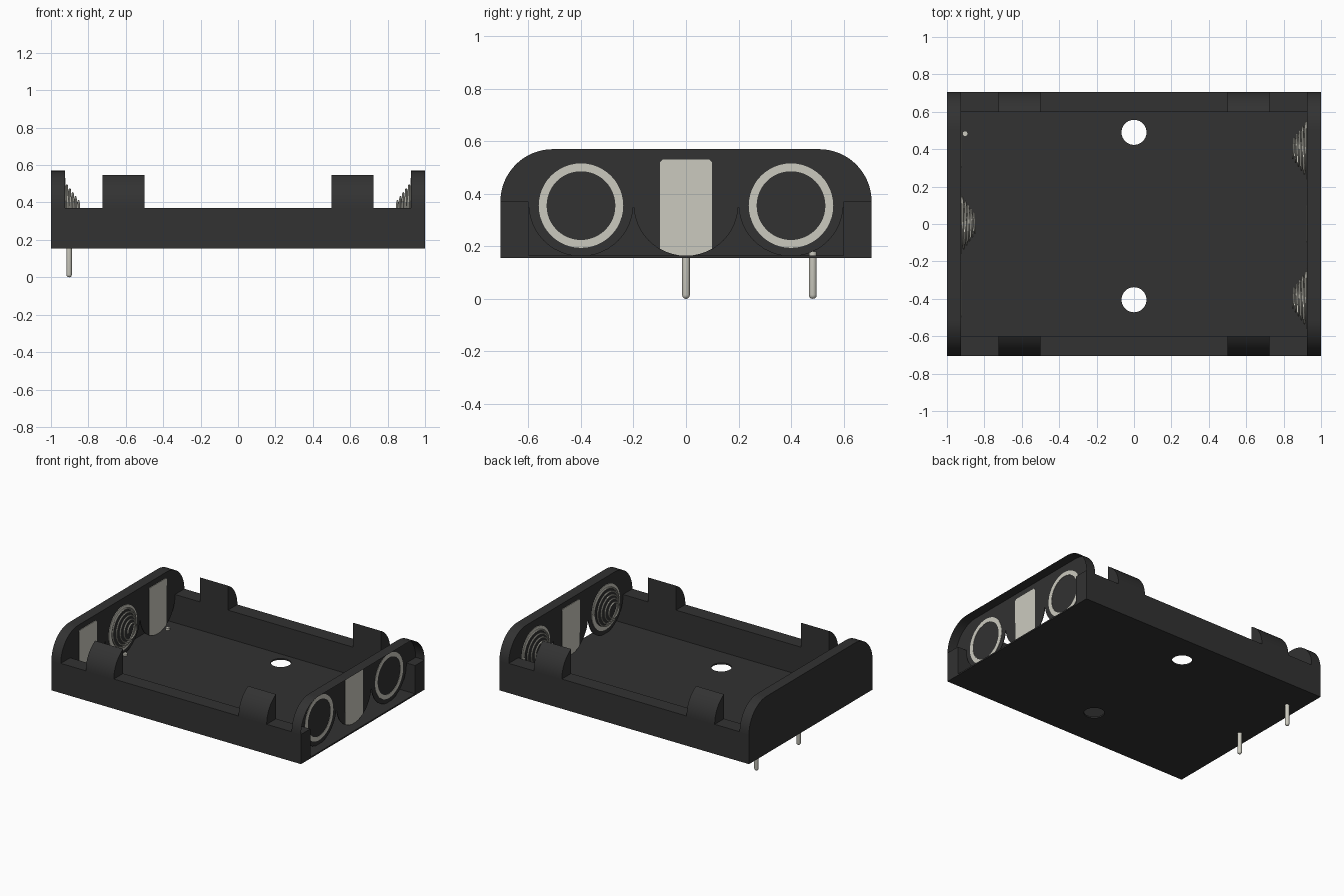
import bpy, bmesh, math

cube = bpy.data.objects.get("Cube")
if cube:
    bpy.data.objects.remove(cube, do_unlink=True)


def material(name, rgb, rough):
    m = bpy.data.materials.new(name)
    m.use_nodes = True
    m.diffuse_color = (*rgb, 1)
    bsdf = m.node_tree.nodes["Principled BSDF"]
    bsdf.inputs["Base Color"].default_value = (*rgb, 1)
    bsdf.inputs["Roughness"].default_value = rough
    return m


PLASTIC = material("black plastic", (0.032, 0.032, 0.032), 0.6)
METAL = material("nickel metal", (0.60, 0.59, 0.52), 0.4)

BOTTOM, FLOOR, LEDGE, TOP = 0.155, 0.165, 0.37, 0.57
HALF_Y, CAVITY_Y, INNER_X = 0.707, 0.60, 0.925
CELL_R, CELL_Z = 0.20, 0.362


def finish(obj, mat, smooth=True):
    obj.data.materials.clear()
    obj.data.materials.append(mat)
    if smooth:
        bpy.ops.object.select_all(action='DESELECT')
        obj.select_set(True)
        bpy.context.view_layer.objects.active = obj
        bpy.ops.object.shade_smooth_by_angle(angle=math.radians(35))
    return obj


def prism(name, profile, x0, x1, mat, solid=True):
    """Extrude a (y, z) profile along x; an open one becomes a strip."""
    bm = bmesh.new()
    a = [bm.verts.new((x0, y, z)) for y, z in profile]
    b = [bm.verts.new((x1, y, z)) for y, z in profile]
    n = len(profile)
    for i in range(n if solid else n - 1):
        j = (i + 1) % n
        bm.faces.new((a[i], a[j], b[j], b[i]))
    if solid:
        bm.faces.new(a[::-1])
        bm.faces.new(b)
    bmesh.ops.recalc_face_normals(bm, faces=bm.faces)
    me = bpy.data.meshes.new(name)
    bm.to_mesh(me)
    bm.free()
    obj = bpy.data.objects.new(name, me)
    bpy.context.collection.objects.link(obj)
    return finish(obj, mat)


def arc(cy, cz, r, a0, a1, n=16):
    steps = [math.radians(a0 + (a1 - a0) * i / n) for i in range(n + 1)]
    return [(cy + r * math.cos(t), cz + r * math.sin(t)) for t in steps]


def rect(y0, y1, z0, z1):
    return [(y0, z0), (y1, z0), (y1, z1), (y0, z1)]


def curve_mesh(name, splines, mat, cyclic, **settings):
    """Make a poly curve with the given settings and turn it into a mesh."""
    cu = bpy.data.curves.new(name, 'CURVE')
    for key, value in settings.items():
        setattr(cu, key, value)
    for pts in splines:
        sp = cu.splines.new('POLY')
        sp.points.add(len(pts) - 1)
        for p, co in zip(sp.points, pts):
            p.co = (*co, 1)
        sp.use_cyclic_u = cyclic
    obj = bpy.data.objects.new(name, cu)
    bpy.context.collection.objects.link(obj)
    bpy.ops.object.select_all(action='DESELECT')
    obj.select_set(True)
    bpy.context.view_layer.objects.active = obj
    bpy.ops.object.convert(target='MESH')
    return finish(bpy.context.view_layer.objects.active, mat)


# Floor with two round screw holes
def circle(cy, r=0.067, n=40):
    return [(x, y, 0) for x, y in arc(0, cy, r, 0, 360 - 360 / n, n - 1)]


plan = [(-1, -HALF_Y, 0), (1, -HALF_Y, 0), (1, HALF_Y, 0), (-1, HALF_Y, 0)]
floor = curve_mesh("floor", [plan, circle(0.49), circle(-0.405)], PLASTIC, True,
                   dimensions='2D', fill_mode='BOTH', extrude=(FLOOR - BOTTOM) / 2)
floor.location.z = (FLOOR + BOTTOM) / 2

# Rounded outline shared by the end walls and the clips
over_top = (arc(HALF_Y - 0.2, LEDGE, 0.2, 0, 90)
            + arc(0.2 - HALF_Y, LEDGE, 0.2, 90, 180))

# Front and back walls with two retaining clips each
lean = math.degrees(math.acos((CAVITY_Y - HALF_Y + 0.2) / 0.2))
for side, s in (("front", -1), ("back", 1)):
    y0, y1 = sorted((s * CAVITY_Y, s * HALF_Y))
    prism(side + "_wall", rect(y0, y1, BOTTOM, LEDGE), -1, 1, PLASTIC)
    clip = [(CAVITY_Y, LEDGE)] + arc(HALF_Y - 0.2, LEDGE, 0.2, 0, lean)
    clip = [(s * y, z) for y, z in clip]
    for hand, x0 in (("right", -0.725), ("left", 0.50)):
        prism(f"{side}_{hand}_clip", clip, x0, x0 + 0.225, PLASTIC)

# End walls: a rim plus an inner panel scalloped for three cells
scallops = []
for cy in (-0.4, 0, 0.4):
    scallops += arc(cy, CELL_Z, CELL_R, 180, 360, 24)[(1 if cy > -0.4 else 0):]
panel = over_top + scallops
for hand, s in (("right", -1), ("left", 1)):
    prism(hand + "_end_rim", over_top, s * INNER_X, s, PLASTIC, solid=False)
    prism(hand + "_end_panel", panel, s * INNER_X, s * (INNER_X + 0.004), PLASTIC)

# Closed outer face on the right end only
prism("right_end_cover", over_top + [(-HALF_Y, BOTTOM), (HALF_Y, BOTTOM)],
      -1, -0.996, PLASTIC)


def flat_contact(name, s, cy):
    half = math.degrees(math.asin(0.1 / CELL_R))
    low = arc(cy, CELL_Z, CELL_R - 0.002, 270 - half, 270 + half, 8)
    prof = low + [(cy + 0.1, 0.52), (cy + 0.09, 0.53),
                  (cy - 0.09, 0.53), (cy - 0.1, 0.52)]
    prism(name, prof, s * (INNER_X - 0.004), s * (INNER_X + 0.006), METAL)


def spring_contact(name, s, cy):
    # Base ring set through the panel
    cz = 0.355
    ring = [[(y, z, 0) for y, z in arc(0, 0, r, 0, 352.5, 47)] for r in (0.161, 0.131)]
    base = curve_mesh(name + "_base", ring, METAL, True, dimensions='2D',
                      fill_mode='BOTH', extrude=0.005)
    base.rotation_euler = (0, math.pi / 2, 0)
    base.location = (s * (INNER_X + 0.001), cy, cz)
    # Conical coil
    turns, n = 4.5, 144
    path = []
    for i in range(n + 1):
        t = i / n
        r = 0.142 - 0.095 * t
        a = 2 * math.pi * turns * t
        path.append((s * (INNER_X - 0.006 - 0.07 * t),
                     cy + r * math.cos(a), cz + r * math.sin(a)))
    curve_mesh(name, [path], METAL, False, dimensions='3D', fill_mode='FULL',
               bevel_depth=0.006, bevel_resolution=1, use_fill_caps=True)


# Contacts alternate between the two ends
for label, cy, s in (("front", -0.4, 1), ("middle", 0, -1), ("back", 0.4, 1)):
    spring_contact(label + "_spring", s, cy)
    flat_contact(label + "_flat_contact", -s, cy)

# Solder pins with rounded tips
for label, cy in (("middle", 0), ("back", 0.483)):
    tip = [(0.0, 0.0), (0.008, 0.002), (0.013, 0.007), (0.015, 0.015), (0.015, 0.18), (0, 0.18)]
    bm = bmesh.new()
    vs = [bm.verts.new((r, 0, z)) for r, z in tip]
    es = [bm.edges.new(p) for p in zip(vs, vs[1:])]
    bmesh.ops.spin(bm, geom=vs + es, axis=(0, 0, 1), cent=(0, 0, 0),
                   angle=2 * math.pi, steps=16)
    bmesh.ops.remove_doubles(bm, verts=bm.verts, dist=1e-4)
    bmesh.ops.recalc_face_normals(bm, faces=bm.faces)
    me = bpy.data.meshes.new(label + "_pin")
    bm.to_mesh(me)
    bm.free()
    pin = bpy.data.objects.new(label + "_pin", me)
    pin.location = (-0.903, cy, 0)
    bpy.context.collection.objects.link(pin)
    finish(pin, METAL)
